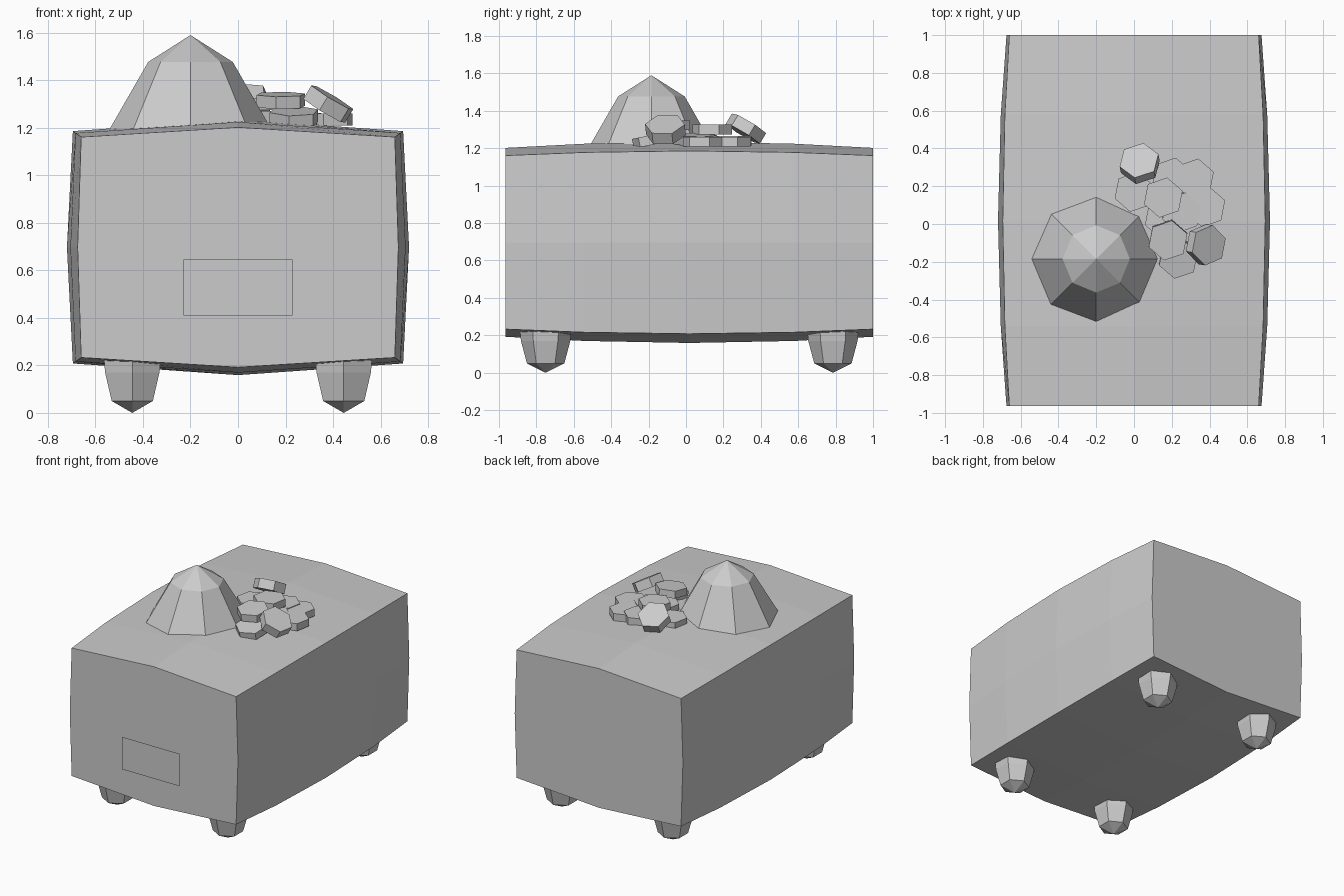
import bpy, bmesh, math
from mathutils import Vector, Matrix

cube = bpy.data.objects.get("Cube")
if cube:
    bpy.data.objects.remove(cube, do_unlink=True)

grey = bpy.data.materials.new("plain grey")
grey.use_nodes = True
GREY = (0.6, 0.6, 0.6, 1)
grey.diffuse_color = GREY
grey.node_tree.nodes["Principled BSDF"].inputs["Base Color"].default_value = GREY


def finish(name, bm):
    bmesh.ops.recalc_face_normals(bm, faces=bm.faces)
    mesh = bpy.data.meshes.new(name)
    bm.to_mesh(mesh)
    bm.free()
    mesh.materials.append(grey)
    obj = bpy.data.objects.new(name, mesh)
    bpy.context.scene.collection.objects.link(obj)
    return obj


def loft(name, rings):
    """Skin closed rings of equal length; a single-point ring makes a tip."""
    bm = bmesh.new()
    loops = [[bm.verts.new(p) for p in ring] for ring in rings]
    for a, b in zip(loops, loops[1:]):
        n = max(len(a), len(b))
        for i in range(n):
            j = (i + 1) % n
            quad = [a[i % len(a)], a[j % len(a)], b[j % len(b)], b[i % len(b)]]
            bm.faces.new(list(dict.fromkeys(quad)))
    for cap in (loops[0], loops[-1]):
        if len(cap) > 2:
            bm.faces.new(cap)
    return finish(name, bm)


def ring(x, y, z, r, sides, turn=0.0):
    if r == 0:
        return [(x, y, z)]
    angles = [turn + math.tau * i / sides for i in range(sides)]
    return [(x + r * math.cos(a), y + r * math.sin(a), z) for a in angles]


# Bulging box body
MID_Y, MID_Z, HALF = 0.0175, 0.697, 0.982


def body_section(u):
    b = 1 - u * u
    cx, cz = 0.66 + 0.035 * b, 0.464 + 0.025 * b
    mx, mz = 0.675 + 0.045 * b, 0.505 + 0.033 * b
    outline = [(cx, cz), (0, mz), (-cx, cz), (-mx, 0),
               (-cx, -cz), (0, -mz), (cx, -cz), (mx, 0)]
    return [(x, MID_Y + u * HALF, MID_Z + z) for x, z in outline]


loft("body", [body_section(u) for u in (-1, -0.57, 0, 0.57, 1)])

# Thin panel standing just off the front
bm = bmesh.new()
bm.faces.new([bm.verts.new((x, -1, z)) for x, z in
              ((-0.23, 0.41), (0.23, 0.41), (0.23, 0.645), (-0.23, 0.645))])
finish("front_panel", bm)

# Six-sided pointed feet
FOOT = [(0, 0), (0.05, 0.1), (0.17, 0.132), (0.23, 0.138)]
for side, sx in (("left", 1), ("right", -1)):
    for end, sy in (("front", -1), ("back", 1)):
        loft(f"{end}_{side}_foot",
             [ring(sx * 0.445, MID_Y + sy * 0.768, z, r, 6, math.pi / 2) for z, r in FOOT])

# Eight-sided domed mound
loft("mound", [ring(-0.2, -0.185, z, r, 8)
               for z, r in ((1.19, 0.343), (1.477, 0.178), (1.59, 0))])

# Pile of hexagonal discs: centre, then the way the flat face leans
DISCS = [
    ((0.03, 0.32, 1.305), (-0.12, 0.6)),
    ((0.32, 0.24, 1.235), (0, 0)),
    ((0.38, 0.09, 1.235), (0, 0)),
    ((0.155, 0.14, 1.3), (0, 0)),
    ((0.2, 0.245, 1.24), (0, 0)),
    ((0.0, 0.17, 1.24), (0, 0)),
    ((0.18, -0.085, 1.315), (0, -0.1)),
    ((0.38, -0.11, 1.3), (0.6, -0.1)),
    ((0.235, -0.18, 1.245), (0, -0.2)),
    ((0.16, 0.03, 1.245), (0, 0)),
    ((0.25, 0.06, 1.245), (0.1, 0)),
]
for i, (centre, lean) in enumerate(DISCS):
    t = 0.033 if any(abs(v) > 0.5 for v in lean) else 0.026
    disc = loft(f"hex_disc_{i + 1}",
                [ring(0, 0, z, 0.108, 6, math.radians(19)) for z in (-t, t)])
    tilt = Vector((0, 0, 1)).rotation_difference(Vector((*lean, 1)))
    disc.data.transform(Matrix.Translation(centre) @ tilt.to_matrix().to_4x4())
